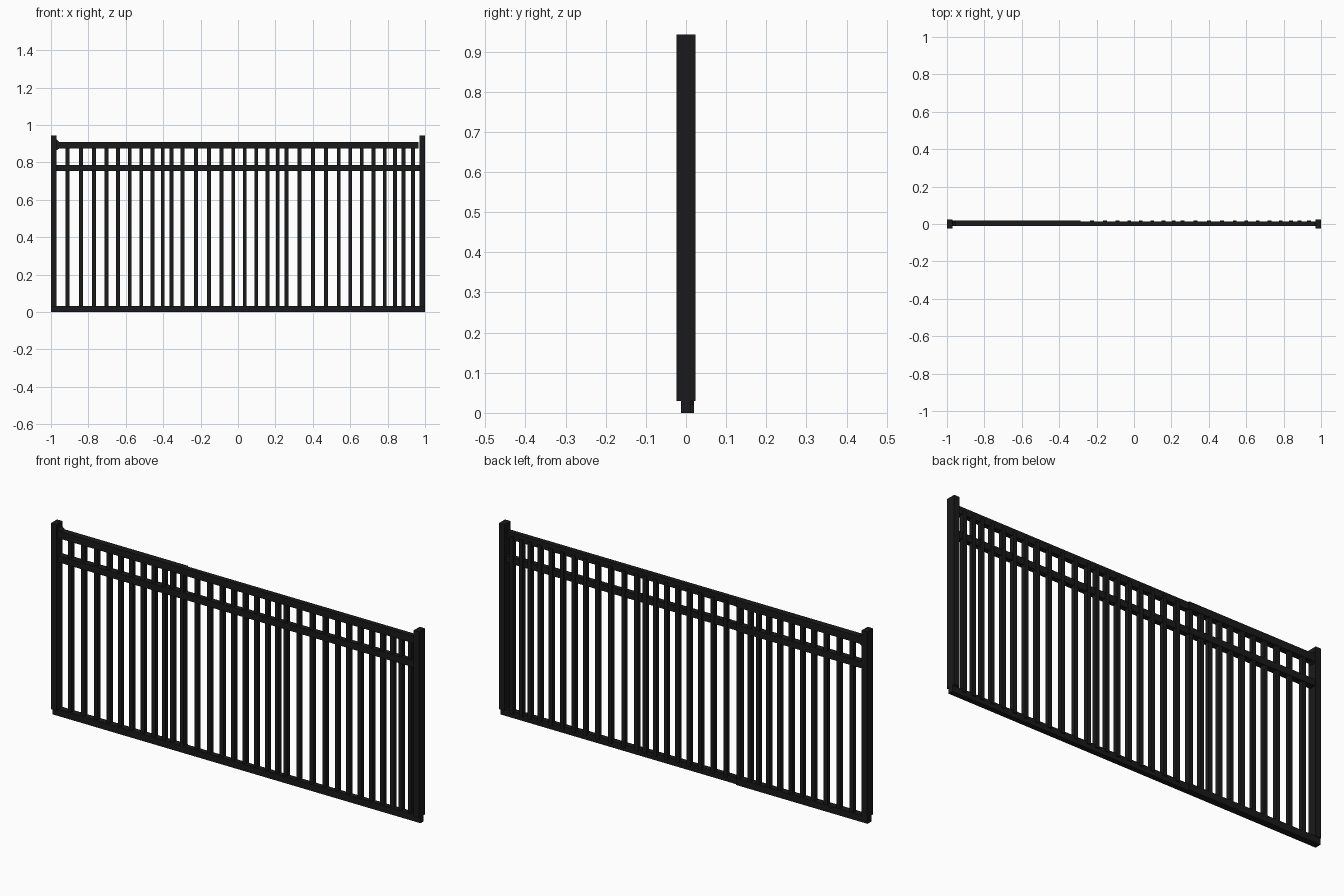
import bpy, bmesh

if "Cube" in bpy.data.objects:
    bpy.data.objects.remove(bpy.data.objects["Cube"])

mat = bpy.data.materials.new("black_metal")
mat.diffuse_color = (0.01, 0.01, 0.01, 1)
mat.use_nodes = True
mat.node_tree.nodes["Principled BSDF"].inputs["Base Color"].default_value = mat.diffuse_color


def prism(name, outline, y0, y1):
    """Extrude an x-z outline from y0 to y1."""
    bm = bmesh.new()
    face = bm.faces.new([bm.verts.new((x, y0, z)) for x, z in outline])
    ext = bmesh.ops.extrude_face_region(bm, geom=[face])["geom"]
    verts = [g for g in ext if isinstance(g, bmesh.types.BMVert)]
    bmesh.ops.translate(bm, vec=(0, y1 - y0, 0), verts=verts)
    bmesh.ops.recalc_face_normals(bm, faces=bm.faces)
    mesh = bpy.data.meshes.new(name)
    bm.to_mesh(mesh)
    bm.free()
    mesh.materials.append(mat)
    obj = bpy.data.objects.new(name, mesh)
    bpy.context.collection.objects.link(obj)
    return obj


def box(name, x0, x1, y0, y1, z0, z1):
    return prism(name, [(x0, z0), (x1, z0), (x1, z1), (x0, z1)], y0, y1)


# End posts
box("left_post", -1.0, -0.97, -0.024, 0.024, 0.03, 0.943)
box("right_post", 0.97, 1.0, -0.024, 0.024, 0.03, 0.943)

# Rails: deeper section on the left, slimmer section on the right
split = -0.285
for name, z0, z1, xa, xb in (("bottom_rail", 0.0, 0.033, -1.0, 1.0),
                             ("middle_rail", 0.755, 0.787, -0.97, 0.97),
                             ("top_rail", 0.873, 0.908, -0.97, 0.964)):
    box(name + "_left", xa, split, -0.012, 0.02, z0, z1)
    box(name + "_right", split, xb, -0.012, 0.013, z0, z1)

# Small bracket where the top rail meets the left post
prism("rail_bracket", [(-0.97, 0.865), (-0.955, 0.875), (-0.955, 0.908), (-0.97, 0.922)],
      -0.012, 0.02)

# Pickets in three repeating groups
offsets = (0, 0.072, 0.142, 0.209, 0.271, 0.333, 0.395, 0.455, 0.51, 0.556)
xs = [start + o for start in (-0.912, -0.297, 0.329) for o in offsets] + [0.936]
for i, x in enumerate(xs):
    y0 = -0.012 if i == 10 else -0.003
    box(f"picket_{i + 1:02d}", x - 0.01, x + 0.01, y0, 0.018, 0.02, 0.89)
